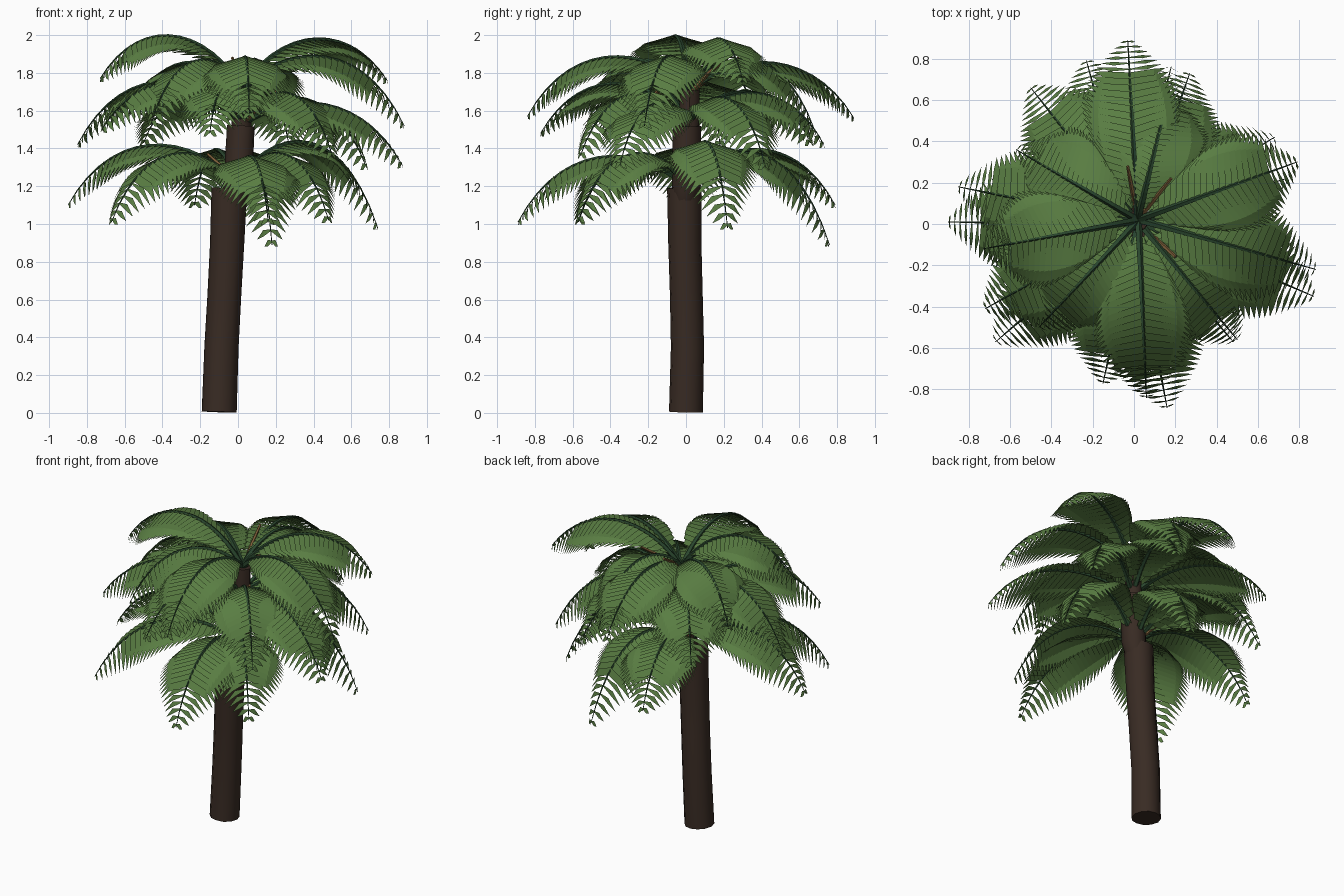
import bpy, bmesh, math, random
from mathutils import Vector

random.seed(4)
cube = bpy.data.objects.get("Cube")
if cube:
    bpy.data.objects.remove(cube, do_unlink=True)


def material(name, color):
    mat = bpy.data.materials.new(name)
    mat.use_nodes = True
    mat.diffuse_color = (*color, 1)
    bsdf = mat.node_tree.nodes["Principled BSDF"]
    bsdf.inputs["Base Color"].default_value = (*color, 1)
    bsdf.inputs["Roughness"].default_value = 0.9
    return mat


LEAF = material("leaf_green", (0.1, 0.205, 0.055))
RIB = material("rib_green", (0.022, 0.06, 0.026))
BARK = material("bark", (0.04, 0.024, 0.017))
DRY = material("dry_stalk", (0.2, 0.11, 0.04))
UP = Vector((0, 0, 1))


def tube(bm, points, radii, side, sides, wobble=0.0):
    """Capped tube of rings along a path."""
    rings = []
    lumps = [1 + random.uniform(-wobble, wobble) for _ in range(sides)]
    for i, p in enumerate(points):
        tangent = (points[min(i + 1, len(points) - 1)] - points[max(i - 1, 0)]).normalized()
        u = (side - tangent * side.dot(tangent)).normalized()
        v = tangent.cross(u)
        ring = []
        for k in range(sides):
            a = math.tau * k / sides
            ring.append(bm.verts.new(p + (u * math.cos(a) + v * math.sin(a)) * radii[i] * lumps[k]))
        rings.append(ring)
    for low, high in zip(rings, rings[1:]):
        for k in range(sides):
            j = (k + 1) % sides
            bm.faces.new((low[k], low[j], high[j], high[k]))
    bm.faces.new(rings[0][::-1])
    bm.faces.new(rings[-1])


def finish(bm, name, materials, smooth=False):
    mesh = bpy.data.meshes.new(name)
    bm.to_mesh(mesh)
    bm.free()
    for mat in materials:
        mesh.materials.append(mat)
    obj = bpy.data.objects.new(name, mesh)
    bpy.context.collection.objects.link(obj)
    if smooth:
        bpy.ops.object.select_all(action="DESELECT")
        obj.select_set(True)
        bpy.context.view_layer.objects.active = obj
        bpy.ops.object.shade_smooth_by_angle(angle=math.radians(40))


def bezier(p, t):
    s = 1 - t
    return p[0] * s**3 + p[1] * 3 * s * s * t + p[2] * 3 * s * t * t + p[3] * t**3


def frond(name, base, tip, lift, pairs=25, width=0.225):
    """Arching rib with rows of pointed leaflets on both sides."""
    base, tip = Vector(base), Vector(tip)
    c1, c2 = base.lerp(tip, 0.3), base.lerp(tip, 0.75)
    c1.z, c2.z = lift, lift
    path = [base, c1, c2, tip]
    heading = tip - base
    side = Vector((-heading.y, heading.x, 0)).normalized()
    bm = bmesh.new()

    # Rib
    steps = 14
    tube(bm, [bezier(path, i / steps) for i in range(steps + 1)],
         [0.017 * (1 - i / steps) + 0.002 for i in range(steps + 1)], side, 5)
    for face in bm.faces:
        face.material_index = 1

    # Leaflets: overlapping blades, then small diamonds near the tip
    for i in range(pairs):
        s = i / (pairs - 1)
        t = 0.12 + 0.87 * s
        p = bezier(path, t)
        tangent = (bezier(path, t + 0.01) - bezier(path, t - 0.01)).normalized()
        normal = tangent.cross(side).normalized()
        if normal.z < 0:
            normal.negate()
        reach = 0.04 + width * max(0, math.sin(math.pi * s**0.8)) ** 0.8
        small = s > 0.78
        broad = 0.017 if small else 0.025
        root = 0.004 if small else 0.024
        belly = 0.55 if small else 0.68
        for sign in (1, -1):
            out = (side * sign * 0.92 + tangent * 0.3 - normal * 0.27).normalized()
            bend = out + tangent * 0.22 - normal * 0.2
            along = tangent - normal * 0.3
            mid = p + out * reach * belly
            outline = [p - along * root, mid - along * broad,
                       p + bend * reach, mid + along * broad, p + along * root]
            verts = [bm.verts.new(q) for q in outline]
            for ids in ((0, 1, 3, 4), (1, 2, 3)):
                bm.faces.new([verts[k] for k in (ids if sign < 0 else ids[::-1])])
    finish(bm, name, [LEAF, RIB])


# Trunk in three stepped sections: height, x, y, radius
sections = {
    "trunk_lower": [(0.005, -0.097, 0, 0.092), (0.35, -0.085, 0.008, 0.09), (0.62, -0.07, 0.002, 0.089),
                    (0.9, -0.055, -0.006, 0.09), (1.19, -0.043, -0.008, 0.094)],
    "trunk_middle": [(1.12, -0.02, -0.005, 0.06), (1.2, 0, 0, 0.074), (1.35, 0.008, 0.002, 0.075),
                     (1.52, 0.017, 0.005, 0.073)],
    "trunk_upper": [(1.45, 0.015, 0.015, 0.052), (1.6, 0.02, 0.018, 0.052), (1.71, 0.022, 0.02, 0.05)],
}
for name, rows in sections.items():
    bm = bmesh.new()
    tube(bm, [Vector((x, y, z)) for z, x, y, r in rows], [row[3] for row in rows],
         Vector((1, 0, 0)), 12, 0.04)
    finish(bm, name, [BARK], smooth=True)

# Frond tiers: base point, then tip and arch height for each frond
tiers = {
    "top_frond": ((0.02, 0.02, 1.71), [
        ((-0.03, 0.89, 1.56), 1.92), ((0.79, 0.3, 1.76), 2.06), ((0.06, -0.84, 1.57), 1.96),
        ((-0.46, -0.5, 1.53), 1.94), ((-0.73, -0.12, 1.77), 2.08), ((-0.57, 0.36, 1.58), 1.92),
        ((0.18, 0.68, 1.5), 1.95), ((0.88, -0.22, 1.52), 1.97)]),
    "middle_frond": ((0.02, 0.01, 1.53), [
        ((0.5, -0.56, 1.36), 1.77), ((-0.15, -0.77, 1.48), 1.82), ((-0.72, -0.41, 1.5), 1.82),
        ((-0.85, 0.18, 1.42), 1.84), ((-0.5, 0.66, 1.43), 1.77), ((0.27, 0.73, 1.42), 1.76),
        ((0.68, 0.42, 1.3), 1.74), ((0.87, -0.35, 1.31), 1.7)]),
    "lower_frond": ((-0.01, 0, 1.21), [
        ((-0.9, 0.01, 1.1), 1.5), ((-0.67, -0.57, 1.01), 1.45), ((0.16, -0.89, 1.01), 1.43),
        ((0.74, 0.22, 0.98), 1.54), ((0.18, 0.76, 0.89), 1.47), ((-0.23, 0.79, 1.1), 1.47),
        ((0.48, -0.57, 1.02), 1.45)]),
}
for name, (base, fronds) in tiers.items():
    for i, (tip, lift) in enumerate(fronds):
        frond(f"{name}_{i + 1}", base, tip, lift)

# Bare dry stalks poking out of the crowns
stalks = [((0.02, 0.02, 1.69), (0.18, 0.22, 1.88)), ((0.02, 0.02, 1.69), (-0.03, 0.28, 1.88)),
          ((0.02, 0.01, 1.52), (0.2, -0.16, 1.7)), ((0, 0, 1.2), (-0.16, 0.14, 1.37))]
for i, (a, b) in enumerate(stalks):
    a, b = Vector(a), Vector(b)
    bm = bmesh.new()
    tube(bm, [a, a.lerp(b, 0.5) + UP * 0.015, b], [0.014, 0.011, 0.008], UP.cross(b - a), 5)
    finish(bm, f"dry_stalk_{i + 1}", [DRY])
